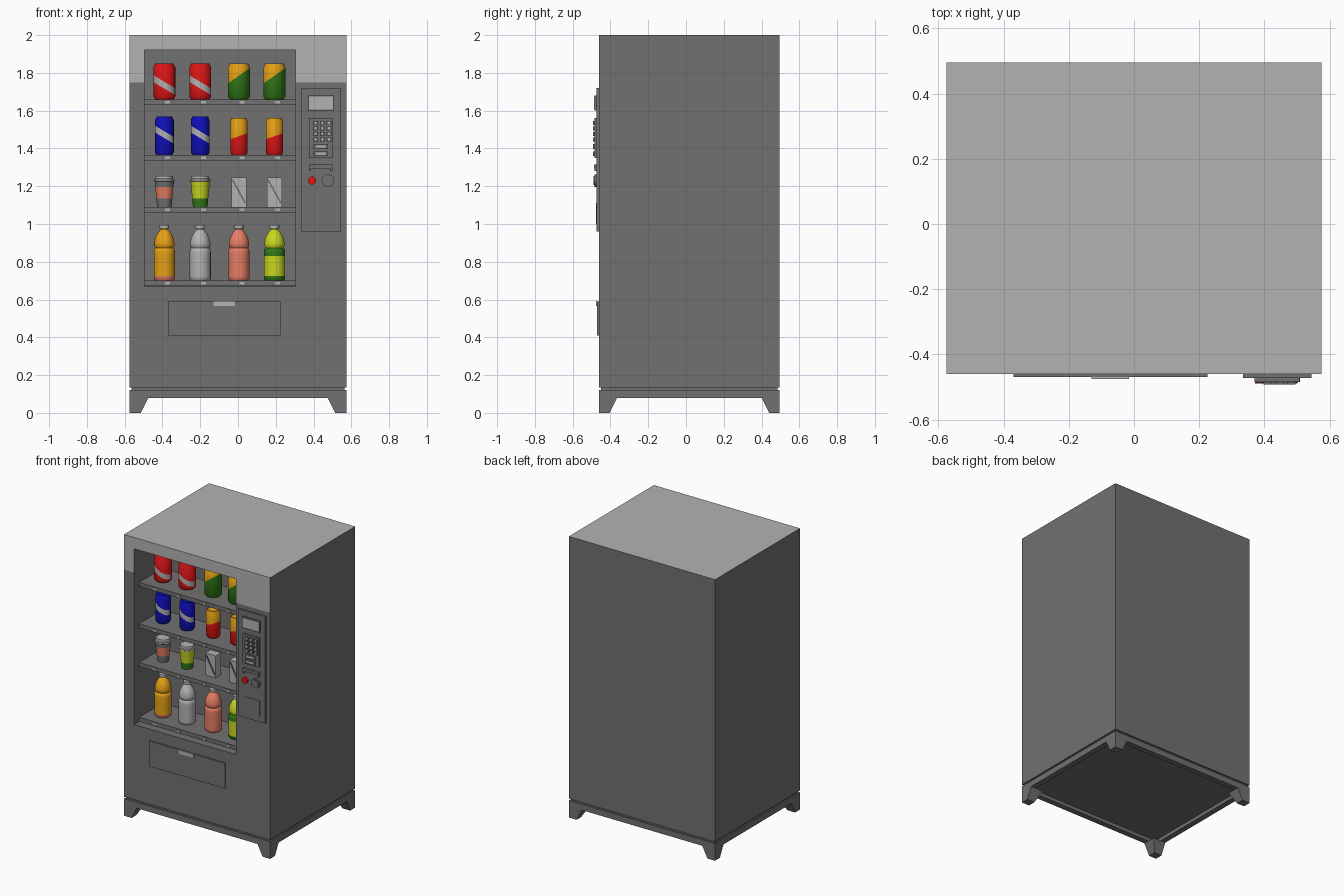
import bpy, bmesh, math
from mathutils import Vector

if "Cube" in bpy.data.objects:
    bpy.data.objects.remove(bpy.data.objects["Cube"])

COLOURS = {
    "dark_grey": (0.165, 0.165, 0.165), "light_grey": (0.45, 0.45, 0.45),
    "red": (0.75, 0.008, 0.008), "blue": (0.005, 0.005, 0.5),
    "orange": (0.84, 0.38, 0.008), "green": (0.03, 0.19, 0.008),
    "lime": (0.58, 0.68, 0.015), "salmon": (0.8, 0.21, 0.13)}
MATS, INDEX = {}, {}
for i, (name, c) in enumerate(COLOURS.items()):
    m = bpy.data.materials.new(name)
    m.diffuse_color = (*c, 1)
    m.use_nodes = True
    m.node_tree.nodes["Principled BSDF"].inputs["Base Color"].default_value = m.diffuse_color
    MATS[name], INDEX[name] = m, i


def finish(bm, name, colour, loc=(0, 0, 0), smooth=False):
    """Turn a bmesh into an object; colour is a name or a rule(centre, normal)."""
    bmesh.ops.recalc_face_normals(bm, faces=bm.faces)
    bm.normal_update()
    names = [colour if isinstance(colour, str) else colour(f.calc_center_median(), f.normal)
             for f in bm.faces]
    used = sorted(set(names), key=INDEX.get)
    for f, n in zip(bm.faces, names):
        f.material_index = used.index(n)
    me = bpy.data.meshes.new(name)
    bm.to_mesh(me)
    bm.free()
    for n in used:
        me.materials.append(MATS[n])
    ob = bpy.data.objects.new(name, me)
    ob.location = loc
    bpy.context.collection.objects.link(ob)
    if smooth:
        bpy.ops.object.select_all(action='DESELECT')
        ob.select_set(True)
        bpy.context.view_layer.objects.active = ob
        bpy.ops.object.shade_smooth_by_angle(angle=math.radians(40))
    return ob


def box_bm(bm, x0, x1, y0, y1, z0, z1):
    vs = bmesh.ops.create_cube(bm, size=1)["verts"]
    for v in vs:
        v.co = Vector((x1 if v.co.x > 0 else x0, y1 if v.co.y > 0 else y0,
                       z1 if v.co.z > 0 else z0))
    return vs


def box(name, x0, x1, y0, y1, z0, z1, colour="dark_grey"):
    bm = bmesh.new()
    box_bm(bm, x0, x1, y0, y1, z0, z1)
    return finish(bm, name, colour)


def cut(bm, co, no):
    bmesh.ops.bisect_plane(bm, geom=bm.verts[:] + bm.edges[:] + bm.faces[:],
                           plane_co=co, plane_no=no)


def lathe(name, profile, loc, colour, planes=(), segs=24):
    """Revolve an (r, z) profile, then slice it along planes for painted areas."""
    bm = bmesh.new()
    rings = [[bm.verts.new((r * math.cos(2 * math.pi * k / segs),
                            r * math.sin(2 * math.pi * k / segs), z))
              for k in range(segs)] for r, z in profile]
    for a, b in zip(rings, rings[1:]):
        for k in range(segs):
            j = (k + 1) % segs
            bm.faces.new((a[k], a[j], b[j], b[k]))
    bm.faces.new(rings[0])
    bm.faces.new(rings[-1])
    for co, no in planes:
        cut(bm, co, no)
    return finish(bm, name, colour, loc, True)


def disc(name, x, z, r, y0, y1, colour, segs=20):
    ob = lathe(name, [(r, 0), (r, y1 - y0)], (x, y1, z), colour, segs=segs)
    ob.rotation_euler.x = math.pi / 2
    return ob


FRONT = -0.46
# cabinet with hollow display recess, light top and upper front band
cabinet = box("cabinet", -0.575, 0.575, FRONT, 0.495, 0.135, 2.0)
cutter = box("recess_cutter", -0.495, 0.305, -0.6, -0.14, 0.67, 1.92)
cutter.hide_render = True
mod = cabinet.modifiers.new("recess", 'BOOLEAN')
mod.object, mod.operation, mod.solver = cutter, 'DIFFERENCE', 'EXACT'
bpy.context.view_layer.objects.active = cabinet
bpy.ops.object.modifier_apply(modifier="recess")
bpy.data.objects.remove(cutter)
bm = bmesh.new()
bm.from_mesh(cabinet.data)
bpy.data.objects.remove(cabinet)
cut(bm, (0, 0, 1.75), (0, 0, 1))
finish(bm, "cabinet", lambda c, n: "light_grey" if (n.z > 0.9 and c.z > 1.99) or
       (n.y < -0.9 and c.y < FRONT + 0.01 and c.z > 1.75) else "dark_grey")

# base: recessed joint, rim and four tapered feet
box("base_joint", -0.565, 0.565, -0.45, 0.485, 0.105, 0.136)
for n, a in {"front": (-0.575, 0.575, FRONT, -0.42), "back": (-0.575, 0.575, 0.455, 0.495),
             "left": (-0.575, -0.535, -0.42, 0.455), "right": (0.535, 0.575, -0.42, 0.455)}.items():
    box("base_rim_" + n, *a, 0.08, 0.122)
for sx in (-1, 1):
    for sy, y in ((-1, FRONT), (1, 0.495)):
        bm = bmesh.new()
        for v in box_bm(bm, 0, 1, 0, 1, 0, 0.08):
            w = 0.10 if v.co.z > 0.04 else 0.06
            v.co.x = sx * (0.575 - v.co.x * w)
            v.co.y = y - sy * v.co.y * (w - 0.005)
        finish(bm, "foot", "dark_grey")

# delivery door and handle
box("delivery_door", -0.37, 0.225, -0.47, FRONT, 0.41, 0.59)
box("delivery_handle", -0.13, -0.015, -0.476, -0.47, 0.565, 0.592, "light_grey")

# control panel
box("control_panel", 0.335, 0.545, -0.473, FRONT, 0.96, 1.72)
box("screen_bezel", 0.37, 0.508, -0.485, -0.473, 1.60, 1.68)
box("screen", 0.376, 0.502, -0.487, -0.485, 1.607, 1.674, "light_grey")
box("keypad", 0.375, 0.503, -0.484, -0.473, 1.35, 1.56)
for r in range(4):
    for c in range(3):
        x, z = 0.41 + c * 0.036, 1.535 - r * 0.029
        box("key", x - 0.013, x + 0.013, -0.492, -0.484, z - 0.011, z + 0.011)
        box("key_mark", x - 0.005, x + 0.005, -0.493, -0.492, z - 0.007, z + 0.007, "light_grey")
for z, n in ((1.41, "cancel"), (1.372, "select")):
    box(n + "_key", 0.40, 0.477, -0.492, -0.484, z - 0.013, z + 0.013)
    box(n + "_key_mark", 0.413, 0.464, -0.493, -0.492, z - 0.006, z + 0.006, "light_grey")
box("note_slot", 0.375, 0.503, -0.488, -0.473, 1.295, 1.315)
for x in (0.375, 0.491):
    box("note_slot_end", x, x + 0.012, -0.485, -0.473, 1.28, 1.295)
disc("red_button", 0.392, 1.23, 0.021, -0.49, -0.473, "red")
disc("coin_ring", 0.476, 1.23, 0.033, -0.485, -0.473, "dark_grey")
disc("coin_dial", 0.476, 1.23, 0.024, -0.49, -0.485, "dark_grey")
box("change_flap", 0.385, 0.503, -0.476, -0.473, 1.0, 1.11)

# shelves with price tags
COLS = (-0.39, -0.20, 0.005, 0.193)
SHELVES = (1.66, 1.365, 1.09, 0.70)
for z in SHELVES:
    box("shelf", -0.495, 0.305, -0.405, -0.14, z - 0.028, z)
    for x in COLS:
        box("price_tag", x + 0.004, x + 0.03, -0.408, -0.405, z - 0.021, z - 0.008, "light_grey")
Y = -0.285


# drinks cans
def can(name, x, z, r, h, colour, planes):
    lathe(name, [(r * 0.82, 0), (r, 0.014), (r, h - 0.02), (r * 0.85, h - 0.005),
                 (r * 0.85, h), (r * 0.78, h), (r * 0.76, h - 0.005)], (x, Y, z), colour, planes)


def swoosh(base, zc, w):
    # diagonal light stripe across the front
    def rule(c, n):
        return "light_grey" if n.y < -0.1 and abs(c.z + 0.6 * c.x - zc) < w else base
    return rule, [((0, 0, zc + s * w), (0.6, 0, 1)) for s in (-1, 1)]


def split(top, bottom, zc, slope):
    # diagonal division between two colours
    return (lambda c, n: top if c.z - slope * c.x > zc else bottom), [((0, 0, zc), (-slope, 0, 1))]


for i, x in enumerate(COLS):
    if i < 2:
        can("red_can", x, 1.66, 0.058, 0.19, *swoosh("red", 0.075, 0.018))
        can("blue_can", x, 1.365, 0.05, 0.205, *swoosh("blue", 0.108, 0.018))
    else:
        can("green_can", x, 1.66, 0.058, 0.19, *split("orange", "green", 0.125, 0.7))
        can("slim_can", x, 1.365, 0.046, 0.195, *split("orange", "red", 0.10, 0.35))

# lidded cups
CUP = [(0.038, 0), (0.051, 0.135), (0.054, 0.137), (0.054, 0.147), (0.047, 0.15), (0.045, 0.163)]
lathe("coffee_cup", CUP, (COLS[0], Y, 1.09), lambda c, n: "light_grey" if c.z > 0.1355 else
      "salmon" if 0.045 < c.z < 0.107 else "dark_grey",
      [((0, 0, h), (0, 0, 1)) for h in (0.045, 0.107)])
lathe("lime_cup", CUP, (COLS[1], Y, 1.09), lambda c, n: "light_grey" if c.z > 0.1355 else
      "lime" if c.z > 0.045 else "green", [((0, 0, 0.045), (0, 0, 1))])

# drink cartons with slanted straw
for x in COLS[2:]:
    box("carton", x - 0.04, x + 0.04, Y - 0.03, Y + 0.03, 1.09, 1.247, "light_grey")
    bm = bmesh.new()
    for v in box_bm(bm, -0.005, 0.005, Y - 0.037, Y - 0.03, 1.11, 1.235):
        v.co.x += x - 0.55 * (v.co.z - 1.172)
    finish(bm, "carton_straw", "dark_grey")

# bottles with waist, dome and cap
BOTTLE = [(0.048, 0), (0.056, 0.01), (0.056, 0.15), (0.054, 0.165), (0.047, 0.173), (0.053, 0.182),
          (0.054, 0.198), (0.048, 0.225), (0.036, 0.25), (0.022, 0.268), (0.018, 0.272),
          (0.018, 0.277), (0.026, 0.277), (0.026, 0.295)]


def capped(rule):
    return lambda c, n: "light_grey" if c.z > 0.276 else rule(c.z)


RULES = (lambda z: "salmon" if z < 0.024 else "orange", lambda z: "light_grey",
         lambda z: "salmon",
         lambda z: "green" if z < 0.026 or 0.13 < z < 0.173 else "lime")
for x, rule in zip(COLS, RULES):
    lathe("bottle", BOTTLE, (x, Y, 0.70), capped(rule),
          [((0, 0, h), (0, 0, 1)) for h in (0.025, 0.13)])
